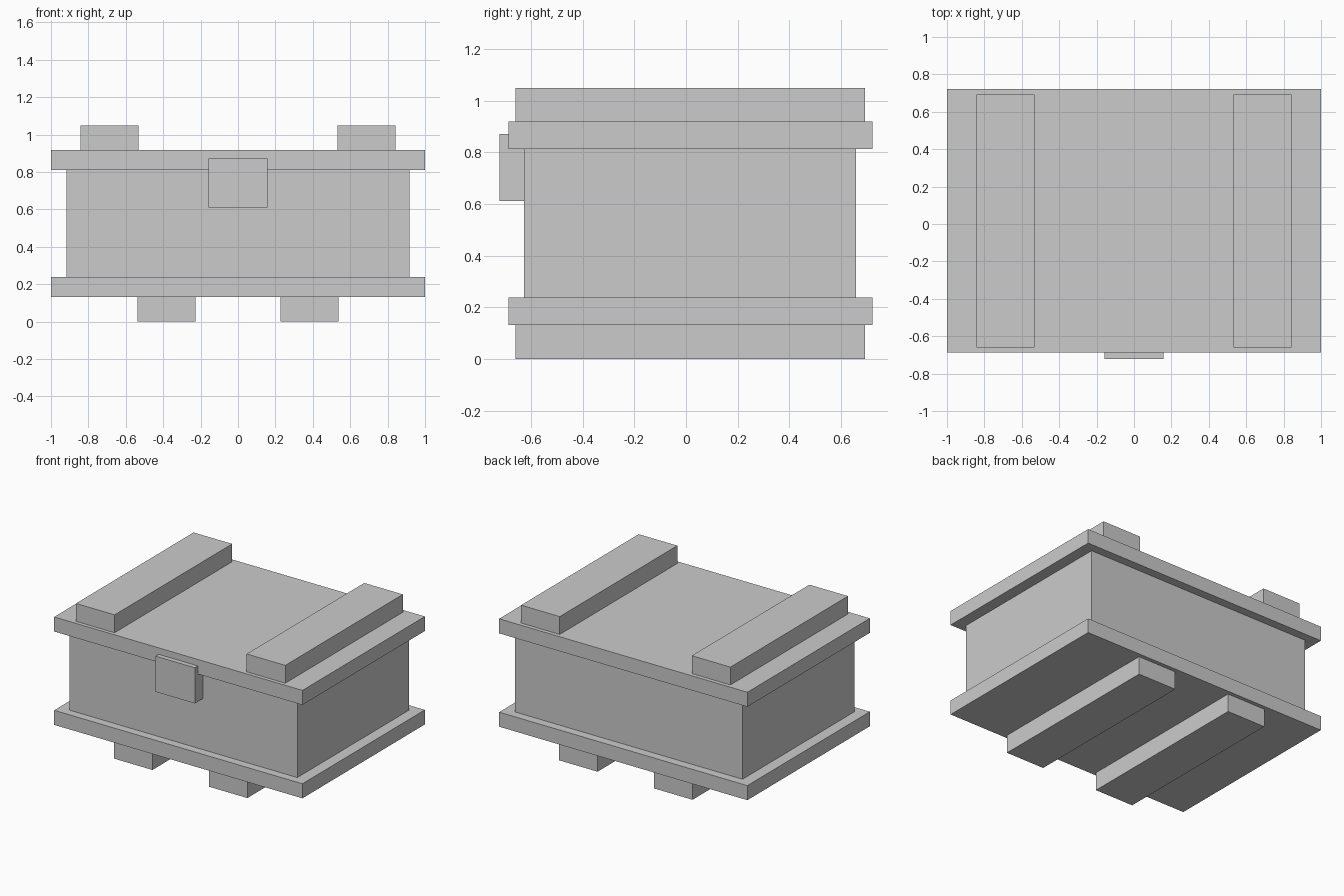
import bpy
import bmesh
from mathutils import Vector

if "Cube" in bpy.data.objects:
    bpy.data.objects.remove(bpy.data.objects["Cube"])


def box(name, x, y, z):
    """Closed box spanning the given (min, max) ranges."""
    lo, hi = Vector((x[0], y[0], z[0])), Vector((x[1], y[1], z[1]))
    bm = bmesh.new()
    bmesh.ops.create_cube(bm, size=1)
    bmesh.ops.scale(bm, vec=hi - lo, verts=bm.verts)
    mesh = bpy.data.meshes.new(name)
    bm.to_mesh(mesh)
    bm.free()
    obj = bpy.data.objects.new(name, mesh)
    obj.location = (lo + hi) / 2
    bpy.context.collection.objects.link(obj)
    return obj


PLATE_Y = (-0.687, 0.722)
BATTEN_Y = (-0.66, 0.693)

# Main crate body with overhanging base and lid
box("crate_body", (-0.917, 0.917), (-0.627, 0.659), (0.238, 0.812))
box("base_plate", (-1, 1), PLATE_Y, (0.132, 0.238))
box("lid", (-1, 1), PLATE_Y, (0.812, 0.918))

# Runners underneath and battens on the lid, one per side
for side, s in (("left", -1), ("right", 1)):
    box(f"runner_{side}", sorted((s * 0.227, s * 0.538)), BATTEN_Y, (0, 0.132))
    box(f"lid_batten_{side}", sorted((s * 0.532, s * 0.843)), BATTEN_Y, (0.918, 1.048))

# Front latch block overlapping the lid edge
box("latch", (-0.158, 0.158), (-0.722, -0.627), (0.611, 0.871))
